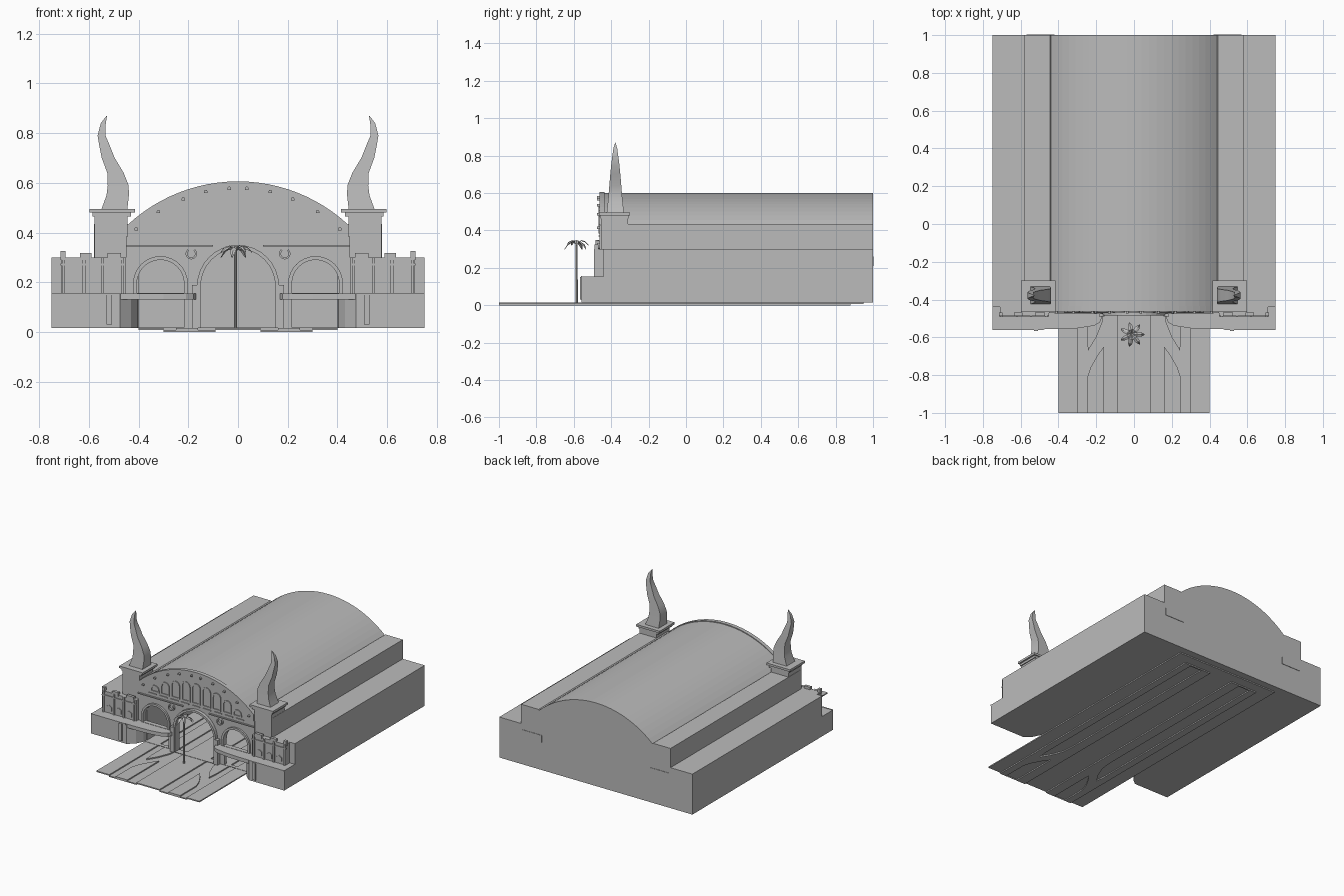
import bpy, bmesh, math
from mathutils import Matrix, Vector

if "Cube" in bpy.data.objects:
    bpy.data.objects.remove(bpy.data.objects["Cube"])

stone = bpy.data.materials.new("grey_stone")
stone.use_nodes = True
GREY = (0.5, 0.5, 0.5, 1)
stone.diffuse_color = GREY
stone.node_tree.nodes["Principled BSDF"].inputs["Base Color"].default_value = GREY


def add(name, bm, weld=True):
    """Turn a bmesh into a finished object."""
    if weld:
        bmesh.ops.remove_doubles(bm, verts=bm.verts, dist=0.00005)
    bmesh.ops.recalc_face_normals(bm, faces=bm.faces)
    mesh = bpy.data.meshes.new(name)
    bm.to_mesh(mesh)
    bm.free()
    mesh.materials.clear()
    mesh.materials.append(stone)
    ob = bpy.data.objects.new(name, mesh)
    bpy.context.collection.objects.link(ob)
    return ob


def sheet(name, loops, lo, hi, plane="xz"):
    """Extrude an outline (with optional holes) between lo and hi."""
    curve = bpy.data.curves.new(name, "CURVE")
    curve.dimensions = "2D"
    curve.fill_mode = "BOTH"
    curve.extrude = (hi - lo) / 2
    for loop in loops:
        spline = curve.splines.new("POLY")
        spline.points.add(len(loop) - 1)
        for p, (u, v) in zip(spline.points, loop):
            p.co = (u, v, 0, 1)
        spline.use_cyclic_u = True
    temp = bpy.data.objects.new(name, curve)
    mesh = bpy.data.meshes.new_from_object(temp)
    bm = bmesh.new()
    bm.from_mesh(mesh)
    for f in bm.faces:
        f.smooth = False
    mid = (lo + hi) / 2
    if plane == "xz":
        m = Matrix.Translation((0, mid, 0)) @ Matrix.Rotation(math.pi / 2, 4, "X")
    else:
        m = Matrix.Translation((0, 0, mid))
    bm.transform(m)
    bpy.data.objects.remove(temp)
    bpy.data.curves.remove(curve)
    bpy.data.meshes.remove(mesh)
    return add(name, bm)


def both(name, loops, lo, hi, plane="xz"):
    """Same sheet on the left (+x) and right (-x)."""
    for side, s in (("left", 1), ("right", -1)):
        sheet(f"{side}_{name}", [[(s * u, v) for u, v in l] for l in loops], lo, hi, plane)


def rect(a, b, c, d):
    return [(a, c), (b, c), (b, d), (a, d)]


def arc(half, base, rise, n=24):
    """Points of a shallow arc from +half to -half."""
    r = (half * half + rise * rise) / (2 * rise)
    a = math.asin(half / r)
    return [(r * math.sin(t), base + rise - r + r * math.cos(t))
            for t in (a - 2 * a * i / n for i in range(n + 1))]


def arch(cx, half, z0, spring, n=16):
    """Round-headed arch outline."""
    top = [(cx + half * math.cos(math.pi * i / n), spring + half * math.sin(math.pi * i / n))
           for i in range(n + 1)]
    return [(cx - half, z0), (cx + half, z0)] + top


# Hall shell with stepped sides and barrel roof, closed by the back wall
FLOOR = 0.016
half = [(.4, FLOOR), (.75, FLOOR), (.75, .3), (.58, .3), (.58, .435), (.445, .435)]
mirrored = [(-x, z) for x, z in reversed(half)]
outline = half + arc(.44, .43, .17) + mirrored
sheet("hall_shell", [outline + arc(.4, .3, .25)[::-1]], -.44, .95)
sheet("back_wall", [outline], .95, 1)
both("back_plate", [rect(.42, .57, .21, .26)], .999, 1.003)

# Road with sunken track beds and the islands between the tracks
sheet("road_middle", [rect(-.09, .09, -1, .95)], .008, FLOOR, "xy")
sheet("road_end", [rect(-.4, .4, .88, .95)], .008, FLOOR, "xy")
both("road_edge", [rect(.3, .4, -1, .88)], .008, FLOOR, "xy")
back_island = [(.16, .88), (.25, .88), (.25, -.6), (.243, -.67), (.2, -.6), (.168, -.52), (.16, -.44)]
front_island = [(.16, -1), (.25, -1), (.25, -.82), (.23, -.76), (.19, -.69), (.16, -.65)]
both("back_island", [back_island], .008, FLOOR, "xy")
both("front_island", [front_island], .008, FLOOR, "xy")
both("track_bed", [rect(.09, .3, -1, .88), [(x, min(y, .87)) for x, y in back_island],
                   [(x, max(y, -.999)) for x, y in front_island]], 0, .008, "xy")

# Arched entrance wall and raised arch surrounds
doors = [arch(0, .15, .018, .185), arch(.312, .095, .018, .195), arch(-.312, .095, .018, .195)]
sheet("entrance_wall", [rect(-.45, .45, FLOOR, .385)] + doors, -.462, -.435)
sheet("middle_arch_surround", [arch(0, .165, FLOOR, .185), arch(0, .15, .018, .185)], -.485, -.46)
both("side_arch_surround", [arch(.312, .11, .155, .195), arch(.312, .095, .157, .195)], -.475, -.46)
both("arch_pier", [rect(.155, .185, FLOOR, .19)], -.49, -.44)

# Gable with ledges, blind arched panels and a row of knobs
gable = arc(.445, .43, .176)
sheet("gable", [[(-.445, .36), (.445, .36)] + gable], -.462, -.435)
both("cornice", [rect(.1, .45, .343, .35)], -.472, -.46)
for i in range(-4, 5):
    x = i * .085
    sheet("dash_ledge", [rect(x - .03, x + .03, .367, .373)], -.468, -.46)
for i in range(-4, 5):
    x = i * .08
    top = .53 - .95 * x * x
    sheet("gable_panel", [arch(x, .033, .385, top - .033, 8),
                          arch(x, .025, .393, top - .033, 8)], -.468, -.46)
for x, z in ((.41, .415), (.32, .485), (.22, .535), (.13, .565), (.035, .578)):
    both("knob", [arch(x, .007, z - .006, z, 6)], -.475, -.46)

# Horseshoe ornaments over the piers
turns = [math.radians(-230 + 280 * i / 14) for i in range(15)]
shoe = [(.188 + r * math.cos(t), .315 + r * math.sin(t))
        for r, seq in ((.023, turns), (.015, turns[::-1])) for t in seq]
both("horseshoe", [shoe], -.476, -.46)

# Balconies and lower wings
both("balcony", [[(.165, -.44), (.168, -.49), (.18, -.52), (.21, -.538), (.3, -.552),
                  (.4, -.556), (.49, -.556), (.49, -.44)]], .13, .155, "xy")
both("wing_base", [[(.475, -.558), (.75, -.558), (.75, -.435), (.4, -.435), (.405, -.47),
                    (.43, -.52)]], FLOOR, .155, "xy")
both("wing_strip", [rect(.507, .53, .03, .15)], -.566, -.557)
both("wing_ledge", [rect(.48, .75, .148, .157)], -.562, -.555)

# Wing parapets with merlons, posts and small pointed windows
both("parapet", [rect(.45, .71, .15, .3)], -.485, -.435)
both("parapet_band", [rect(.45, .715, .268, .276)], -.491, -.48)
for a, b, z in ((.695, .715, .325), (.59, .635, .318), (.47, .525, .318)):
    both("merlon", [rect(a, b, .29, z)], -.488, -.468)
for x in (.465, .545, .62, .703):
    both("parapet_post", [rect(x - .006, x + .006, .155, .3)], -.493, -.48)
for x in (.66, .585, .505):
    both("small_window", [[(x - .02, .172), (x + .02, .172), (x + .02, .2), (x, .212), (x - .02, .2)]],
         -.49, -.484)

# Corner towers with stepped caps
both("tower", [rect(.445, .578, -.455, -.31)], .15, .47, "xy")
both("tower_cap_lower", [rect(.43, .585, -.458, -.308)], .465, .48, "xy")
both("tower_cap_upper", [rect(.415, .597, -.465, -.3)], .48, .495, "xy")

# Curved horns: square sections of (height, centre x, half width, half depth)
HORN = [(.495, .497, .052, .046), (.55, .484, .045, .04), (.59, .482, .042, .036),
        (.64, .493, .033, .032), (.7, .522, .026, .027), (.75, .537, .021, .022),
        (.79, .549, .016, .017), (.84, .542, .01, .01), (.87, .528, .001, .001)]
for side, s in (("left", 1), ("right", -1)):
    bm = bmesh.new()
    rings = [[bm.verts.new((s * (c + i * w), -.378 + j * d, z))
              for i, j in ((-1, -1), (1, -1), (1, 1), (-1, 1))] for z, c, w, d in HORN]
    for low, up in zip(rings, rings[1:]):
        for k in range(4):
            n = (k + 1) % 4
            bm.faces.new((low[k], low[n], up[n], up[k]))
    bm.faces.new(rings[0])
    bm.faces.new(rings[-1])
    horn = add(f"{side}_horn", bm, weld=False)
    bpy.ops.object.select_all(action="DESELECT")
    horn.select_set(True)
    bpy.context.view_layer.objects.active = horn
    bpy.ops.object.shade_smooth_by_angle(angle=math.radians(40))

# Palm tree: slim trunk and drooping leaves
palm = Vector((-.01, -.585, .33))
bm = bmesh.new()
bmesh.ops.create_cone(bm, cap_ends=True, segments=8, radius1=.007, radius2=.005, depth=.32,
                      matrix=Matrix.Translation((palm.x, palm.y, .175)))
add("palm_trunk", bm)
bm = bmesh.new()
for i in range(7):
    turn = Matrix.Rotation(i * math.tau / 7, 3, "Z")
    drop = .02 if i % 2 else 0
    rows = [[bm.verts.new(palm + turn @ Vector((r, k * w, z - drop * r / .065 - abs(k) * .004)))
             for k in (-1, 0, 1)]
            for r, z, w in ((0, 0, .004), (.025, .018, .012), (.048, .012, .011), (.066, -.008, .002))]
    for a, b in zip(rows, rows[1:]):
        for k in range(2):
            bm.faces.new((a[k], b[k], b[k + 1], a[k + 1]))
add("palm_leaves", bm, weld=False)
